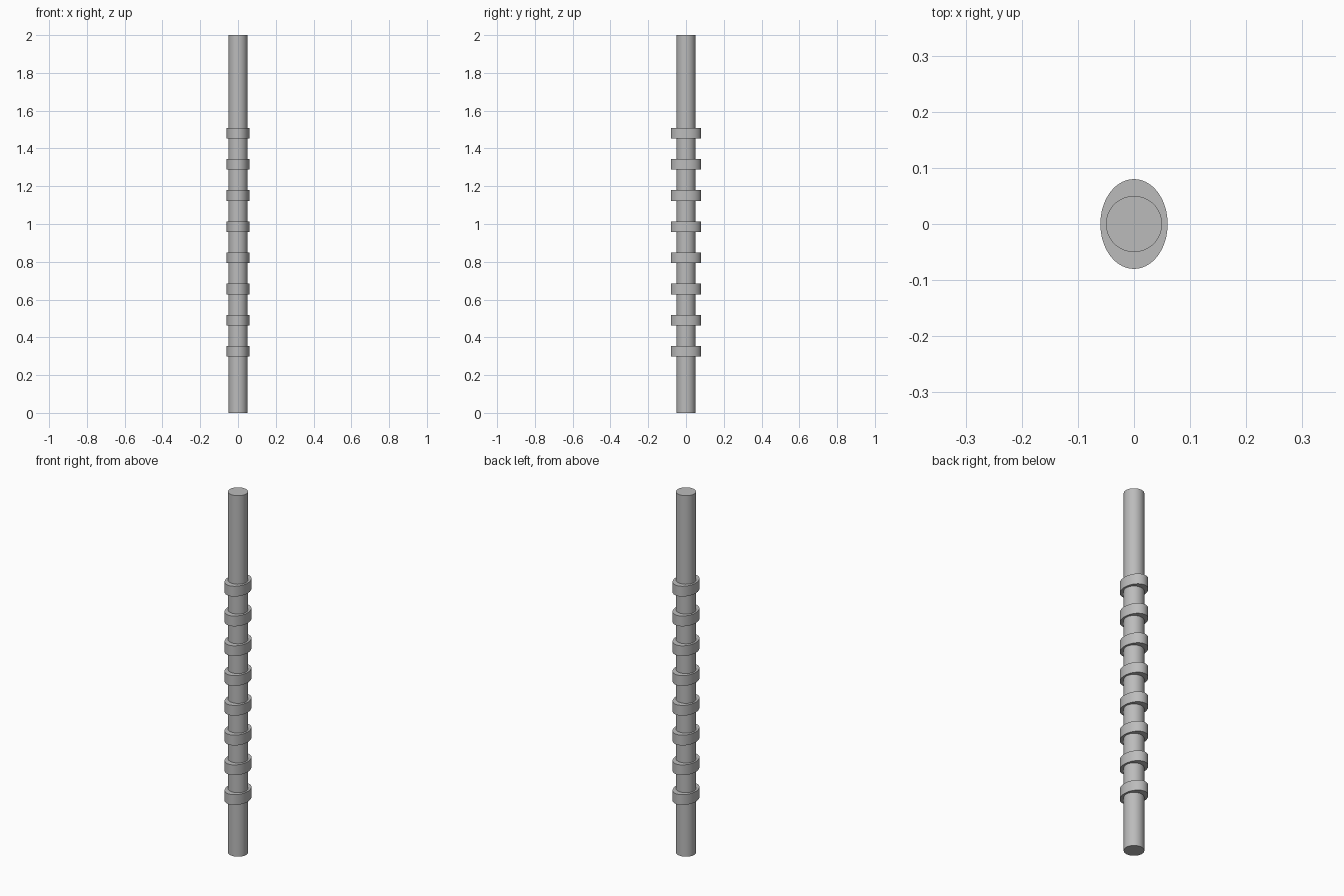
import bpy
import math

cube = bpy.data.objects.get("Cube")
if cube:
    bpy.data.objects.remove(cube, do_unlink=True)

GREY = (0.5, 0.5, 0.5, 1.0)
grey = bpy.data.materials.new("plain grey")
grey.use_nodes = True
grey.diffuse_color = GREY
grey.node_tree.nodes["Principled BSDF"].inputs["Base Color"].default_value = GREY


def cylinder(name, rx, ry, height, z):
    """Upright elliptical cylinder centred at height z."""
    bpy.ops.mesh.primitive_cylinder_add(vertices=64, radius=1, depth=1, location=(0, 0, z))
    obj = bpy.context.object
    obj.name = name
    obj.scale = (rx, ry, height)
    bpy.ops.object.transform_apply(location=False, rotation=False, scale=True)
    bpy.ops.object.shade_smooth_by_angle(angle=math.radians(30))
    obj.data.materials.append(grey)
    return obj


# Long round rod
cylinder("rod", 0.05, 0.05, 2.0, 1.0)

# Evenly spaced oval collars
for i in range(8):
    cylinder(f"oval_collar_{i + 1}", 0.06, 0.08, 0.057, 0.326 + 0.165 * i)
